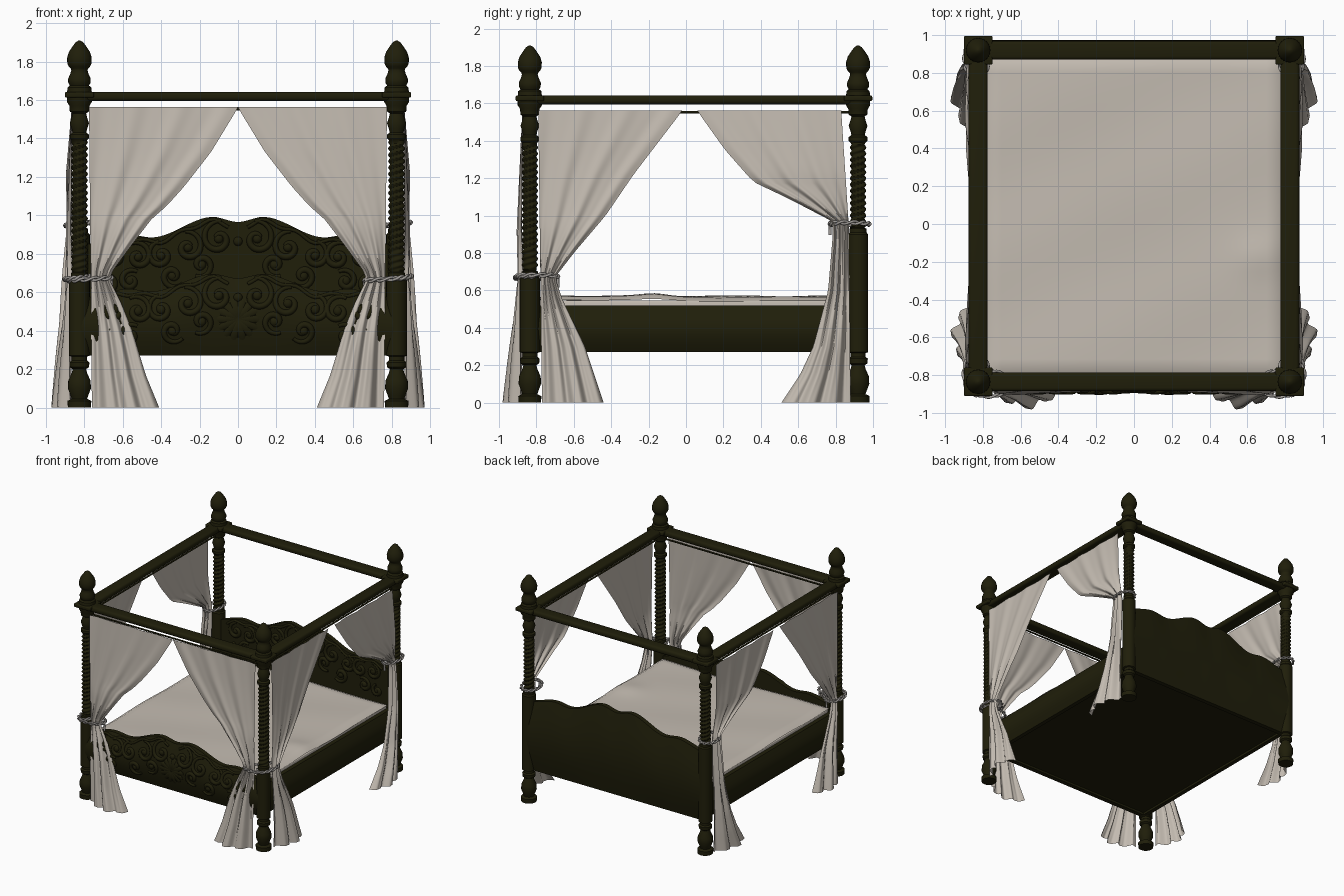
import bpy, bmesh, math
from mathutils import Vector

if "Cube" in bpy.data.objects:
    bpy.data.objects.remove(bpy.data.objects["Cube"], do_unlink=True)

PX, FRONT, BACK = 0.825, -0.835, 0.92      # post centres
TAU = math.tau


def material(name, rgb):
    m = bpy.data.materials.new(name)
    m.use_nodes = True
    m.diffuse_color = (*rgb, 1)
    m.node_tree.nodes["Principled BSDF"].inputs["Base Color"].default_value = (*rgb, 1)
    return m


WOOD = material("dark wood", (0.014, 0.013, 0.003))
FABRIC = material("cream fabric", (0.55, 0.50, 0.44))
ROPE = material("grey rope", (0.36, 0.34, 0.32))


def finish(name, bm, mat, angle=40):
    me = bpy.data.meshes.new(name)
    bm.to_mesh(me)
    bm.free()
    ob = bpy.data.objects.new(name, me)
    bpy.context.collection.objects.link(ob)
    me.materials.append(mat)
    bpy.ops.object.select_all(action="DESELECT")
    ob.select_set(True)
    bpy.context.view_layer.objects.active = ob
    bpy.ops.object.shade_smooth_by_angle(angle=math.radians(angle))
    return ob


def loft(name, rows, mat, closed=True, outward=None, angle=40):
    """Skin a list of point rows; closed rows get capped ends."""
    bm = bmesh.new()
    vs = [[bm.verts.new(p) for p in row] for row in rows]
    n = len(rows[0])
    for a, b in zip(vs, vs[1:]):
        for i in range(n if closed else n - 1):
            j = (i + 1) % n
            bm.faces.new((a[i], a[j], b[j], b[i]))
    if closed:
        bm.faces.new(vs[0])
        bm.faces.new(vs[-1])
        bmesh.ops.recalc_face_normals(bm, faces=bm.faces)
    elif outward:
        bm.normal_update()
        if sum(f.normal.dot(outward) * f.calc_area() for f in bm.faces) < 0:
            bmesh.ops.reverse_faces(bm, faces=bm.faces)
    return finish(name, bm, mat, angle)


def box(name, lo, hi, mat, bevel=0.0):
    bm = bmesh.new()
    bmesh.ops.create_cube(bm, size=1)
    for v in bm.verts:
        v.co = [(a + b) / 2 + c * (b - a) for a, b, c in zip(lo, hi, v.co)]
    if bevel:
        bmesh.ops.bevel(bm, geom=bm.edges[:], offset=bevel, segments=3, profile=0.5, affect="EDGES")
    return finish(name, bm, mat)


def tubes(name, paths, radius, mat, cyclic=False):
    """One object of round tubes; each path point is (position, thickness)."""
    cu = bpy.data.curves.new(name, "CURVE")
    cu.dimensions, cu.bevel_depth, cu.bevel_resolution = "3D", radius, 2
    cu.use_fill_caps = True
    for path in paths:
        sp = cu.splines.new("POLY")
        sp.points.add(len(path) - 1)
        sp.use_cyclic_u = cyclic
        for p, (co, thick) in zip(sp.points, path):
            p.co, p.radius = (*co, 1), thick
    ob = bpy.data.objects.new(name, cu)
    bpy.context.collection.objects.link(ob)
    cu.materials.append(mat)
    return ob


def interp(pts, t, ease=False):
    for (a, va), (b, vb) in zip(pts, pts[1:]):
        if t <= b:
            k = max(0, (t - a) / (b - a))
            return va + (vb - va) * (k * k * (3 - 2 * k) if ease else k)
    return pts[-1][1]


# Posts: turned foot, plain drum, finely twisted shaft, collars and acorn finial
FOOT = [(0, .06), (.035, .062), (.045, .04), (.06, .045), (.1, .06), (.14, .058), (.18, .04), (.2, .035),
        (.21, .05), (.235, .052), (.245, .04), (.265, .04), (.27, .054)]
HEAD = [(1.39, .04), (1.4, .05), (1.42, .05), (1.43, .036), (1.45, .04), (1.48, .05), (1.51, .04),
        (1.53, .035), (1.54, .05), (1.57, .052), (1.59, .065), (1.64, .065), (1.65, .063), (1.665, .062),
        (1.675, .05), (1.69, .058), (1.71, .059), (1.735, .048), (1.755, .042), (1.765, .046), (1.775, .056),
        (1.79, .063), (1.82, .064), (1.85, .055), (1.88, .035), (1.9, .02), (1.91, .004)]


def post(name, x, y, drum):
    prof = [(z, r, 0) for z, r in FOOT]
    prof += [(drum, .054, 0), (drum + .01, .045, 0), (drum + .03, .045, 0), (drum + .035, .034, 0)]
    z = drum + .045
    while z < 1.38:
        prof.append((z, .039, .005))
        z += .0055
    prof += [(z, r, 0) for z, r in HEAD]
    rows = [[Vector((x + rr * math.cos(a), y + rr * math.sin(a), z))
             for a in (TAU * i / 24 for i in range(24))
             for rr in [r + w * math.sin(2 * a - z * 190)]] for z, r, w in prof]
    loft(name, rows, WOOD)
    box(name + "_cap", (x - .076, y - .076, 1.612), (x + .076, y + .076, 1.642), WOOD, .008)


for side, sx in (("left", 1), ("right", -1)):
    post(f"front_{side}_post", sx * PX, FRONT, .67)
    post(f"back_{side}_post", sx * PX, BACK, .9)
    # Canopy side rail, curtain rod and bowed bed rail
    x = sx * PX
    box(f"{side}_canopy_rail", (x - .05, FRONT, 1.595), (x + .05, BACK, 1.642), WOOD, .018)
    tubes(f"{side}_curtain_rod", [[((x, FRONT, 1.553), 1), ((x, BACK, 1.553), 1)]], .007, WOOD)
    sec = [(.775, .27), (.775, .52)] + [(.81 + .045 * math.sin(math.pi * k / 8), .52 - .25 * k / 8) for k in range(9)]
    loft(f"{side}_bed_rail", [[Vector((sx * a, y, z)) for a, z in sec] for y in (FRONT, BACK)], WOOD)
for name, y in (("front", FRONT), ("back", BACK)):
    box(f"{name}_canopy_rail", (-PX, y - .05, 1.595), (PX, y + .05, 1.642), WOOD, .018)
tubes("front_curtain_rod", [[((-PX, FRONT, 1.553), 1), ((PX, FRONT, 1.553), 1)]], .007, WOOD)

# Headboard and footboard: wavy top, outer face bowed
CREST = [(0, .965), (.13, .992), (.45, .885), (.57, .9), (.85, .84)]


def head_top(x):
    return interp(CREST, abs(x), True)


def foot_top(x):
    return .6 + (head_top(x) - .88) * .85


def bow(t):
    return .008 + .045 * math.sin(math.pi * t)


def board(name, y, out, top):
    rows = []
    for i in range(61):
        x = -PX + 2 * PX * i / 60
        h = top(x) - .27
        row = [Vector((x, y - out * .03, .27)), Vector((x, y - out * .03, .27 + h))]
        row += [Vector((x, y + out * bow(k / 10), .27 + h * k / 10)) for k in range(10, -1, -1)]
        rows.append(row)
    loft(name, rows, WOOD)


board("headboard", BACK, 1, head_top)
board("footboard", FRONT, -1, foot_top)

# Carved scrolls: x, drop below crest, radius, start angle, turning direction
SCROLLS = [(.1, .11, .095, .5, 1), (.26, .12, .085, 2.6, -1), (.4, .1, .075, .2, 1), (.52, .11, .08, 2.2, -1),
           (.64, .1, .07, .4, 1), (.19, .24, .065, 4, 1), (.34, .23, .065, 5, -1), (.56, .24, .06, 1, 1),
           (.68, .24, .05, 3, -1)]


def carve(name, top, surface):
    paths, eyes = [], []
    for sx in (1, -1):
        for cx, drop, rad, start, turn in SCROLLS:
            cz = top(cx) - drop
            path = []
            for k in range(33):
                t = k / 32
                r = rad * (.2 + .8 * t ** 1.3)
                a = start + turn * t * 7.5
                px, pz = sx * (cx + r * math.cos(a)), cz + r * math.sin(a)
                path.append(((px, surface(px, pz), pz), .7 + .5 * math.sin(math.pi * t)))
            paths.append(path)
            eyes.append((sx * cx, cz))
        # Stem that follows the crest
        stem = [(sx * k / 40, top(k / 40) - .025 - .012 * math.sin(k * .9)) for k in range(2, 30)]
        paths.append([((a, surface(a, b), b), .7) for a, b in stem])
    tubes(name + "_scrolls", paths, .014, WOOD)
    bm = bmesh.new()
    for ex, ez in eyes + [(0, top(0) - .1)]:
        ret = bmesh.ops.create_uvsphere(bm, u_segments=12, v_segments=6, radius=.024)
        for v in ret["verts"]:
            v.co = (v.co.x + ex, v.co.y * .7 + surface(ex, ez), v.co.z + ez)
    finish(name + "_buds", bm, WOOD)


def foot_face(x, z):
    return FRONT - bow((z - .27) / (foot_top(x) - .27))


carve("headboard", head_top, lambda x, z: BACK - .03)
carve("footboard", foot_top, foot_face)

# Shell rosette in the middle of the footboard
bm = bmesh.new()
for k in range(14):
    a = TAU * k / 14
    ret = bmesh.ops.create_uvsphere(bm, u_segments=10, v_segments=6, radius=1)
    for v in ret["verts"]:
        u, w = .06 + v.co.x * .055, v.co.z * .024
        px, pz = u * math.cos(a) - w * math.sin(a), .46 + u * math.sin(a) + w * math.cos(a)
        v.co = (px, foot_face(px, pz) + v.co.y * .01, pz)
finish("footboard_rosette", bm, WOOD)

# Recessed base panel and softly rumpled mattress
box("base_panel", (-.79, FRONT, .288), (.79, BACK, .32), WOOD)
box("mattress", (-.775, -.8, .32), (.775, .885, .545), FABRIC, .01)
rows = []
for j in range(41):
    y = -.8 + 1.685 * j / 40
    row = []
    for i in range(41):
        x = -.78 + 1.56 * i / 40
        edge = max(abs(i - 20), abs(j - 20)) / 20
        z = .567 + .004 * math.sin(5 * x + 3 * y) + .003 * math.sin(9 * y - 4 * x)
        z += .014 * math.exp(-((x - .66) / .12) ** 2 - ((y + .17) / .1) ** 2)
        row.append(Vector((x, y, z - .02 * max(0, edge - .95) * 20)))
    rows.append(row)
loft("bed_sheet", rows, FABRIC, False, Vector((0, 0, 1)), 60)

# Curtains: inner and outer edges are (height, distance along the side)
FRONT_IN = [(0, .41), (.17, .48), (.4, .55), (.55, .61), (.66, .665), (.7, .66), (.85, .55), (.98, .45),
            (1.05, .37), (1.15, .28), (1.33, .14), (1.56, .0)]
SIDE_IN = [(0, -.44), (.3, -.54), (.55, -.66), (.67, -.7), (.8, -.6), (1, -.43), (1.22, -.28), (1.56, -.02)]
BACK_IN = [(0, .51), (.15, .61), (.3, .68), (.6, .76), (.9, .785), (.97, .78), (1.09, .55), (1.18, .36),
           (1.35, .21), (1.56, .06)]


def curtain(name, inner, outer, tie, outward, place):
    depth = [(0, .045), (tie, .04), (tie + .25, .05), (1.56, .035)]
    belly = [(0, .085), (tie * .6, .04), (tie, .008), (tie + .3, .012), (1.56, 0)]
    fold = [(0, .02), (tie, .013), (tie + .3, .006), (1.56, .004)]
    rows = []
    for j in range(49):
        z = 1.563 * j / 48
        a, b = interp(inner, z), interp(outer, z)
        row = []
        for i in range(49):
            u = i / 48
            wave = math.sin(u * 19 + .6 * math.sin(z * 5)) + .3 * math.sin(u * 41 + z * 3)
            d = interp(depth, z) + interp(belly, z) * math.sin(math.pi * u ** .8) + interp(fold, z) * wave
            row.append(place(a + (b - a) * u, d, z))
        rows.append(row)
    loft(name, rows, FABRIC, False, outward, 60)


def tieback(name, cx, cy, z, rx, ry):
    """Two twisted strands looped round the post and gathered cloth, with a hanging end."""
    loops = []
    for phase in (0, math.pi):
        loops.append([((cx + (rx + .006 * math.cos(k * .6 + phase)) * math.cos(TAU * k / 63),
                        cy + (ry + .006 * math.cos(k * .6 + phase)) * math.sin(TAU * k / 63),
                        z + .008 * math.sin(k * .6 + phase)
                        + .008 * math.cos(TAU * k / 63)), 1) for k in range(63)])
    tubes(name, loops, .007, ROPE, True)
    inward = -1 if cx > 0 else 1
    ex, ey = (cx + inward * rx, cy) if rx > ry else (cx, cy + (ry if cy < 0 else -ry))
    tubes(name + "_end", [[((ex, ey, z), 1), ((ex, ey, z - .06), 1.3)]], .007, ROPE)


for side, sx in (("left", 1), ("right", -1)):
    curtain(f"front_{side}_curtain", FRONT_IN, [(0, .76), (1.56, .775)], .67, Vector((0, -1, 0)),
            lambda s, d, z: Vector((sx * s, FRONT - d, z)))
    for part, edge, outer, tie in (("fore", SIDE_IN, [(0, -.77), (1.56, -.79)], .67),
                                   ("rear", BACK_IN, [(0, .88), (.95, .87), (1.56, .83)], .95)):
        curtain(f"{side}_{part}_curtain", edge, outer, tie, Vector((sx, 0, 0)),
                lambda s, d, z: Vector((sx * (PX + d), s, z)))
    tieback(f"front_{side}_tieback", sx * .77, FRONT - .01, .668, .112, .068)
    tieback(f"{side}_fore_tieback", sx * (PX + .01), -.795, .675, .066, .11)
    tieback(f"{side}_rear_tieback", sx * (PX + .008), .875, .955, .064, .105)
